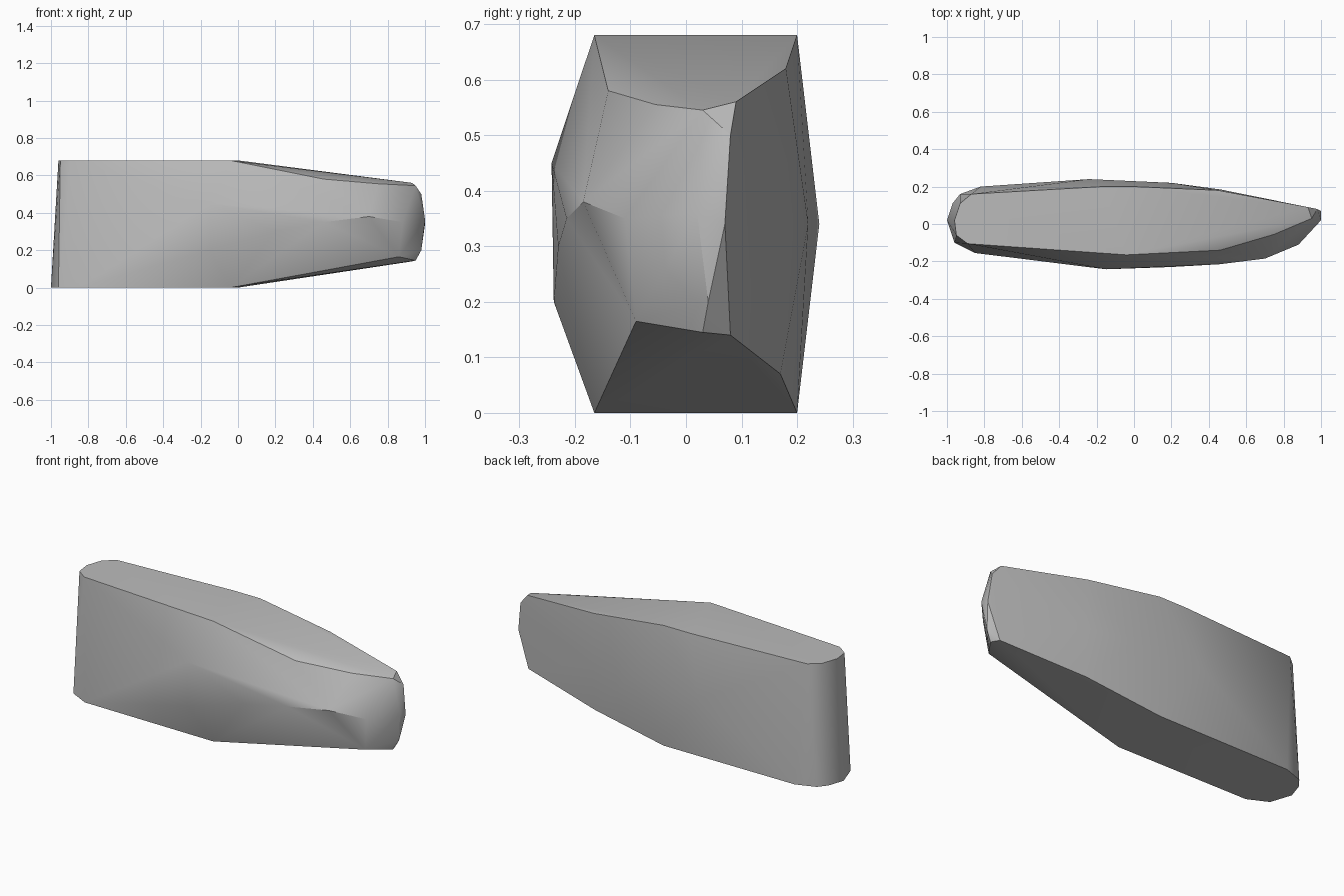
import bpy
import bmesh
import math


def make_material(name, colour):
    """One flat colour for the viewport and the render."""
    material = bpy.data.materials.new(name)
    material.use_nodes = True
    material.diffuse_color = colour
    shader = material.node_tree.nodes["Principled BSDF"]
    shader.inputs["Base Color"].default_value = colour
    return material


def at_height(outline, height):
    """Lift a flat outline to a given height."""
    return [(x, y, height) for x, y in outline]


def skin(name, points, material, crease_angle):
    """Stretch a faceted shell around the outlines and smooth it."""
    shell = bmesh.new()
    vertices = [shell.verts.new(point) for point in points]
    result = bmesh.ops.convex_hull(shell, input=vertices)
    unused = set(result["geom_interior"]) | set(result["geom_unused"])
    loose = [item for item in unused if isinstance(item, bmesh.types.BMVert)]
    bmesh.ops.delete(shell, geom=loose, context="VERTS")
    bmesh.ops.dissolve_limit(shell, angle_limit=math.radians(0.5),
                             verts=shell.verts[:], edges=shell.edges[:])
    bmesh.ops.recalc_face_normals(shell, faces=shell.faces[:])
    mesh = bpy.data.meshes.new(name)
    shell.to_mesh(mesh)
    shell.free()
    mesh.materials.append(material)
    body = bpy.data.objects.new(name, mesh)
    bpy.context.collection.objects.link(body)
    bpy.ops.object.select_all(action="DESELECT")
    body.select_set(True)
    bpy.context.view_layer.objects.active = body
    bpy.ops.object.shade_smooth_by_angle(angle=math.radians(crease_angle))
    return body


default_cube = bpy.data.objects.get("Cube")
if default_cube:
    bpy.data.objects.remove(default_cube, do_unlink=True)

grey = make_material("plain grey", (0.5, 0.5, 0.5, 1))

# Flat top and the slightly longer flat base
top = at_height([(-.96, .02), (-.93, .11), (-.87, .16), (-.17, .2), (0, .2),
                 (-.04, -.165), (-.89, -.105), (-.95, -.06)], .68)
base = at_height([(-1, .02), (-.97, .11), (-.93, .16), (-.82, .2), (0, .2),
                  (-.04, -.165), (-.85, -.155), (-.96, -.1)], 0)

# Bulging sides at mid height
front_belly = [(-.15, -.242, .45), (-.15, -.238, .2), (.2, -.23, .3),
               (.46, -.215, .35), (.7, -.185, .38), (.88, -.11, .35)]
back_belly = [(-.24, .24, .34), (.2, .22, .34), (.46, .185, .34)]

# Tapering shoulders, above and below
upper_shoulder = [(.45, .18, .62), (.93, .09, .56), (.46, -.14, .58),
                  (.75, -.055, .555)]
lower_shoulder = [(.45, .17, .07), (.93, .08, .14), (.86, -.09, .165)]

# Blunt nose
nose = [(.95, .03, .545), (.98, .08, .5), (1, .07, .34), (1, .02, .36),
        (.98, .04, .2), (.95, .03, .145)]

skin("tapered_body",
     top + base + front_belly + back_belly
     + upper_shoulder + lower_shoulder + nose, grey, 30)
